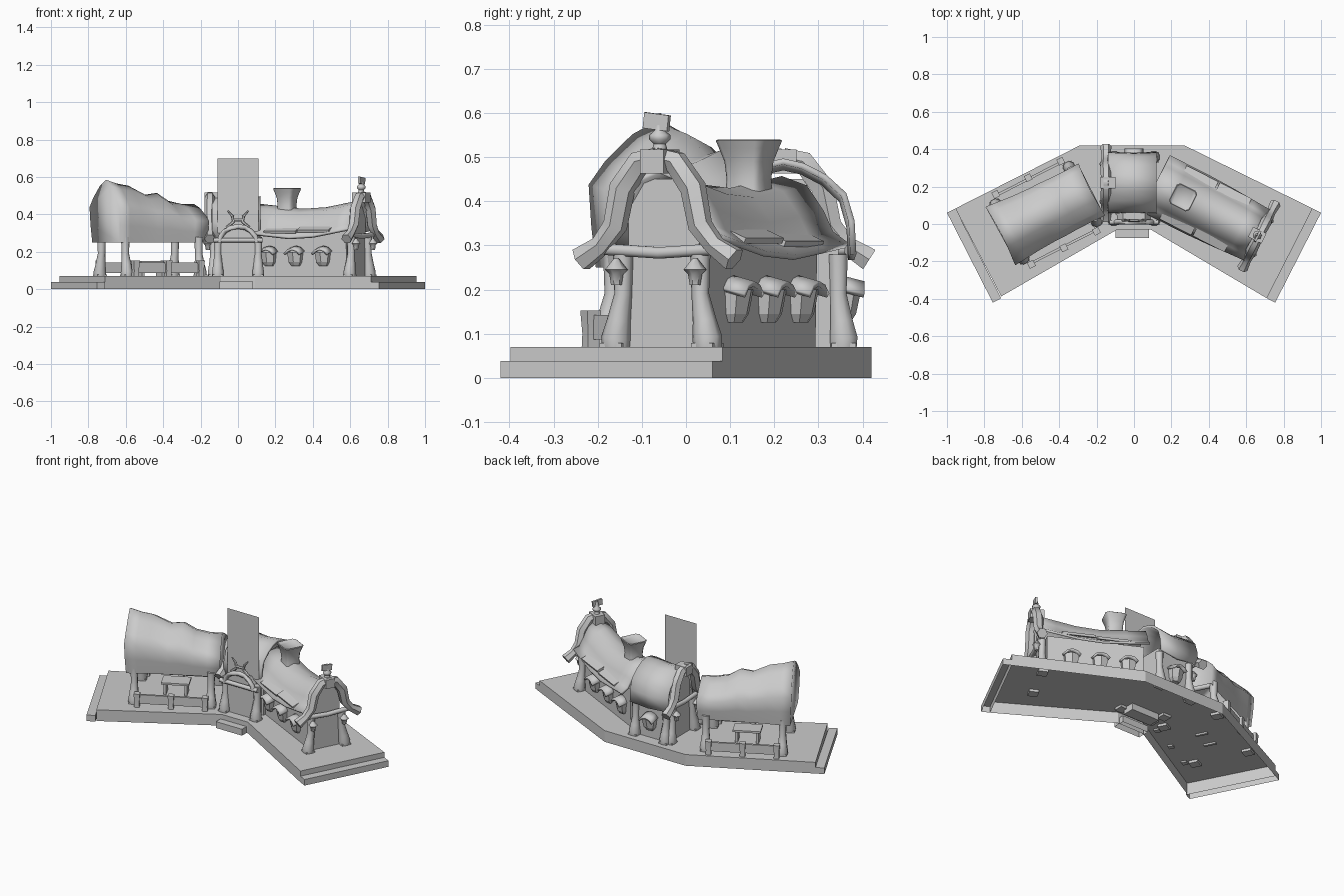
import bpy, bmesh, math
from mathutils import Matrix, Vector

old = bpy.data.objects.get("Cube")
if old:
    bpy.data.objects.remove(old)

grey = bpy.data.materials.new("plain grey")
grey.use_nodes = True
grey.diffuse_color = (0.6, 0.6, 0.6, 1)
grey.node_tree.nodes["Principled BSDF"].inputs["Base Color"].default_value = (0.6, 0.6, 0.6, 1)


def frame(x, y, degrees):
    return Matrix.Translation((x, y, 0)) @ Matrix.Rotation(math.radians(degrees), 4, "Z")


def finish(name, bm, M, smooth=50, thick=0):
    bmesh.ops.recalc_face_normals(bm, faces=bm.faces)
    me = bpy.data.meshes.new(name)
    bm.to_mesh(me)
    bm.free()
    me.transform(M)
    ob = bpy.data.objects.new(name, me)
    bpy.context.collection.objects.link(ob)
    me.materials.append(grey)
    if thick:
        mod = ob.modifiers.new("thickness", "SOLIDIFY")
        mod.thickness = thick
        mod.offset = 0
    if smooth:
        bpy.ops.object.select_all(action="DESELECT")
        ob.select_set(True)
        bpy.context.view_layer.objects.active = ob
        bpy.ops.object.shade_smooth_by_angle(angle=math.radians(smooth))
    return ob


def loft(name, M, rings, closed=True, caps=True, smooth=50, thick=0):
    """Skin a list of rings, with optional end caps."""
    bm = bmesh.new()
    vs = [[bm.verts.new(p) for p in ring] for ring in rings]
    n = len(rings[0])
    for a, b in zip(vs, vs[1:]):
        for i in range(n if closed else n - 1):
            j = (i + 1) % n
            bm.faces.new((a[i], a[j], b[j], b[i]))
    if caps:
        bm.faces.new(vs[0])
        bm.faces.new(vs[-1])
    return finish(name, bm, M, smooth, thick)


def sheet(name, M, rings, thick=0):
    return loft(name, M, rings, closed=False, caps=False, thick=thick)


def tube(name, M, path, radii, sides=8):
    pts = [Vector(p) for p in path]
    rings = []
    for i, p in enumerate(pts):
        d = (pts[min(i + 1, len(pts) - 1)] - pts[max(i - 1, 0)]).normalized()
        u = d.cross(Vector((1, 0, 0)) if abs(d.x) < 0.8 else Vector((0, 1, 0))).normalized()
        v = d.cross(u)
        angles = [(k + 0.5) * math.tau / sides for k in range(sides)]
        rings.append([p + radii[i] * (u * math.cos(a) + v * math.sin(a)) for a in angles])
    return loft(name, M, rings)


def box(name, M, c, size, turn=0):
    bm = bmesh.new()
    bmesh.ops.create_cube(bm, size=1)
    local = Matrix.Translation(c) @ Matrix.Rotation(turn, 4, "X") @ Matrix.Diagonal((*size, 1))
    return finish(name, bm, M @ local, 0)


def slab(name, outline, z):
    """Hollow slab: top face and side walls, open below."""
    bm = bmesh.new()
    low = [bm.verts.new((x, y, 0)) for x, y in outline]
    top = [bm.verts.new((x, y, z)) for x, y in outline]
    bm.faces.new(top)
    for i in range(len(low)):
        j = (i + 1) % len(low)
        bm.faces.new((low[i], low[j], top[j], top[i]))
    return finish(name, bm, Matrix(), 0)


def post(name, M, x, y, lean=0):
    """Bulging timber post on a square foot let into the base."""
    box(name + "_foot", M, (x, y + lean, 0.067), (0.055, 0.055, 0.024))
    tube(name, M, [(x, y + lean, 0.07), (x, y + lean, 0.09), (x, y + lean * 0.6, 0.13),
                   (x, y, 0.19), (x, y, 0.28)], [0.032, 0.034, 0.027, 0.02, 0.023])


def window_box(name, M, x, y, side):
    """Tapered bay window with a curved hood."""
    rings = []
    for z, w, d in ((0.125, 0.022, 0.027), (0.145, 0.034, 0.04), (0.2, 0.041, 0.052)):
        rings.append([(x - w, y, z), (x - w, y + side * d * 0.7, z), (x, y + side * d, z),
                      (x + w, y + side * d * 0.7, z), (x + w, y, z)])
    loft(name, M, rings, smooth=0)
    hood = [[(x + dx, y - side * 0.005, z + 0.01), (x + dx, y + side * 0.058, z - 0.006)]
            for dx, z in ((-0.046, 0.192), (-0.026, 0.212), (0, 0.219), (0.026, 0.212), (0.046, 0.192))]
    sheet(name + "_hood", M, hood, 0.012)


def gable(prefix, M, wall_x):
    """Timber end frame lying across the local x axis."""
    for side, label in ((-1, "right"), (1, "left")):
        post(f"{prefix}_{label}_post", M, 0, side * 0.098, side * 0.018)
        tube(f"{prefix}_{label}_rafter", M,
             [(0.02, side * s, z) for s, z in
              ((0.195, 0.268), (0.145, 0.3), (0.108, 0.345), (0.09, 0.43), (0.045, 0.49), (0, 0.5))],
             [0.03, 0.024, 0.028, 0.03, 0.028, 0.024], 6)
        tube(f"{prefix}_{label}_lantern", M, [(0.03, side * 0.1, z) for z in (0.21, 0.235, 0.245, 0.27)],
             [0.012, 0.016, 0.026, 0.006], 6)
    tube(prefix + "_cross_beam", M, [(0.01, s, 0.283 + abs(s) * 0.06) for s in (-0.14, -0.07, 0, 0.07, 0.14)],
         [0.014] * 5)
    shape = [(-0.09, 0.07), (0.09, 0.07), (0.09, 0.38), (0.045, 0.45), (-0.045, 0.45), (-0.09, 0.38)]
    loft(prefix + "_end_wall", M, [[(x, s, z) for s, z in shape] for x in (wall_x, wall_x - 0.01)], smooth=0)
    box(prefix + "_ridge_block", M, (0.01, 0, 0.49), (0.08, 0.06, 0.055))


def roof(name, M, stations, profile):
    sheet(name, M, [[(x, s * w, z + lift) for s, z in profile] for x, w, lift in stations], 0.014)


def mirror(half):
    return half + [(-s, z) for s, z in reversed(half) if s]


W = Matrix()
wing = frame(0.65, -0.055, -27)
tent = frame(-0.47, 0.06, 27)
hut = frame(-0.13, 0.22, 180)

# Stepped base
slab("base", [(-0.955, 0.083), (-0.29, 0.42), (0.27, 0.42), (0.955, 0.083), (0.71, -0.397),
              (0.09, -0.03), (-0.09, -0.03), (-0.71, -0.387)], 0.07)
for s, label in ((-1, "right"), (1, "left")):
    slab(label + "_end_step", [(s * x, y) for x, y in ((0.955, 0.083), (1, 0.06), (0.755, -0.42), (0.71, -0.397))], 0.038)
slab("front_step", [(-0.1, 0), (0.08, 0), (0.08, -0.075), (-0.1, -0.075)], 0.04)

# Canvas shelter: arched cloth with closed ends that sags along its ridge
cloth = mirror([(0.95, 0), (1.0, 0.28), (1.03, 0.56), (0.8, 0.715), (0.4, 0.9), (0, 1)])
rings = []
for t, w, h in ((-0.265, 0.17, 0.335), (-0.2, 0.165, 0.315), (-0.13, 0.158, 0.303), (-0.03, 0.153, 0.255),
                (0.04, 0.153, 0.265), (0.11, 0.15, 0.222), (0.19, 0.15, 0.205), (0.265, 0.152, 0.205)):
    rings.append([(t * (1 + 0.08 * (0.5 - abs(k - 0.5))), s * w, 0.25 + k * h) for s, k in cloth])
loft("canvas_cover", tent, rings, closed=False, smooth=120)
for x in (-0.22, 0.22):
    for y in (-0.14, 0.14):
        post("shelter_leg", tent, x, y, 0.02 if y > 0 else -0.02)
    tube("shelter_tie_beam", tent, [(x, -0.15, 0.265), (x, 0.15, 0.265)], [0.014] * 2)

# Fences and table under the shelter
for y in (-0.21, 0.21):
    box("fence_rail", tent, (0, y * 0.97, 0.115), (0.4, 0.014, 0.055))
    for x in (-0.195, 0, 0.195):
        tube("fence_post", tent, [(x, y, 0.06), (x, y, 0.1), (x, y, 0.153)], [0.022, 0.02, 0.025], 4)
box("table_top", tent, (0, 0, 0.145), (0.16, 0.1, 0.012))
for x in (-0.06, 0.06):
    box("table_leg", tent, (x, 0, 0.1), (0.015, 0.07, 0.08))

# Long house on the left wing
house_section = [(-0.095, 0.07), (0.095, 0.07), (0.1, 0.31), (-0.1, 0.31)]
loft("house_walls", wing, [[(x, s, z) for s, z in house_section] for x in (-0.58, -0.03)], smooth=0)
slope = mirror([(0.165, 0.285), (0.125, 0.312), (0.1, 0.36), (0.06, 0.415), (0, 0.435)])
roof("house_roof", wing, [(-0.6, 1, 0.015), (-0.48, 1, 0.002), (-0.34, 1, -0.012), (-0.2, 0.97, -0.004),
                          (-0.08, 0.93, 0.018), (0.01, 0.9, 0.035)], slope)
for side, label in ((-1, "front"), (1, "back")):
    for x in (-0.165, -0.33, -0.49):
        window_box(label + "_window", wing, x, side * 0.092, side)
    for x, z in ((-0.2, 0.322), (-0.4, 0.315)):
        box(label + "_roof_plank", wing, (x, side * 0.13, z), (0.19, 0.06, 0.014), -side * 0.4)
gable("house_gable", wing, -0.01)

# Finial with a small flag
tube("finial", wing, [(0.01, 0, z) for z in (0.5, 0.53, 0.54, 0.55, 0.56, 0.572, 0.6)],
     [0.022, 0.014, 0.024, 0.024, 0.012, 0.012, 0.003])
box("finial_flag", wing, (0.015, -0.005, 0.58), (0.012, 0.062, 0.036), -0.12)

# Flared square chimney
rings = []
for z, r in ((0.36, 0.05), (0.41, 0.044), (0.45, 0.041), (0.49, 0.045), (0.52, 0.055), (0.537, 0.061),
             (0.54, 0.057), (0.53, 0.048)):
    rings.append([(-0.435 + r * a, r * b, z) for a, b in
                  ((-1, -0.75), (-0.75, -1), (0.75, -1), (1, -0.75), (1, 0.75), (0.75, 1), (-0.75, 1), (-1, 0.75))])
loft("chimney", wing, rings)

# Central hut with its own gable
box("hut_walls", W, (0, 0.22, 0.19), (0.22, 0.25, 0.24))
hut_slope = mirror([(0.162, 0.275), (0.158, 0.35), (0.14, 0.41), (0.095, 0.45), (0.045, 0.475), (0, 0.485)])
roof("hut_roof", hut, [(-0.25, 0.98, 0.005), (-0.13, 0.95, -0.008), (0.01, 0.98, 0.005)], hut_slope)
gable("hut_gable", hut, -0.01)
window_box("hut_back_window", W, 0, 0.345, 1)
for x in (-0.105, 0.105):
    post("hut_back_post", W, x, 0.345, 0.012)

# Front porch: door wall, posts, arch and crossed horns
shape = [(-0.095, 0.03), (0.095, 0.03), (0.095, 0.27), (0.06, 0.32), (-0.06, 0.32), (-0.095, 0.27)]
loft("porch_wall", W, [[(x, y, z) for x, z in shape] for y in (0.025, 0.1)], smooth=0)
arc = [math.pi * k / 8 for k in range(9)]
tube("porch_arch", W, [(0.1 * math.cos(a), 0.01, 0.25 + 0.085 * math.sin(a)) for a in arc], [0.014] * 9)
tube("porch_beam", W, [(x, 0.01, 0.262) for x in (-0.13, 0, 0.13)], [0.013] * 3)
for s in (-1, 1):
    post("porch_post", W, s * 0.108, 0.035, -0.012)
    tube("porch_horn", W, [(s * x, 0.02, z) for x, z in ((0.06, 0.33), (0.025, 0.36), (0.03, 0.39), (0.055, 0.42))],
         [0.009, 0.009, 0.008, 0.004], 6)
tube("horn_bar", W, [(-0.03, 0.02, 0.37), (0.03, 0.02, 0.37)], [0.008] * 2, 6)

# Tall upright panel, a single sheet behind the porch
sheet("tall_panel", W, [[(x, 0.052, 0.3), (x, 0.052, 0.7)] for x in (-0.11, 0.11)])
